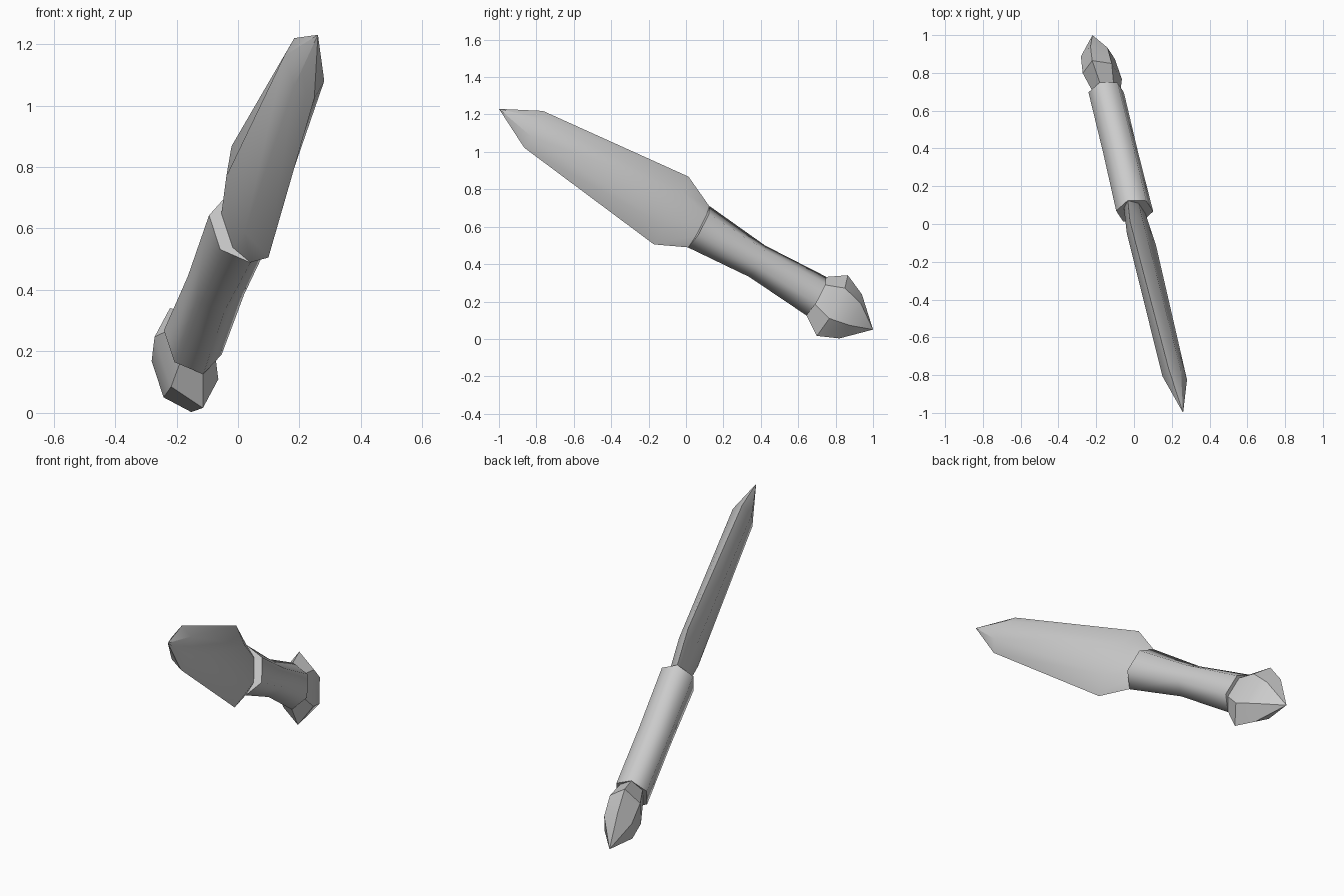
import bpy, bmesh, math
from mathutils import Vector

cube = bpy.data.objects.get("Cube")
if cube:
    bpy.data.objects.remove(cube, do_unlink=True)

# Dagger frame: long axis, blade width and blade thickness directions
END = Vector((-0.22, 1.0, 0.05))
TIP = Vector((0.26, -1.0, 1.23))
AXIS = (TIP - END).normalized()
WIDE = Vector((-0.28, 0.425, 0.86))
WIDE = (WIDE - AXIS * WIDE.dot(AXIS)).normalized()
THICK = WIDE.cross(AXIS).normalized()
LENGTH = (TIP - END).length
SIDES = 6

grey = bpy.data.materials.new("plain grey")
grey.use_nodes = True
colour = (0.6, 0.6, 0.6, 1)
grey.diffuse_color = colour
bsdf = grey.node_tree.nodes["Principled BSDF"]
bsdf.inputs["Base Color"].default_value = colour
bsdf.inputs["Roughness"].default_value = 0.8


def loft(name, stations, smooth_angle):
    """Flattened hexagons along the axis: (distance, half width, half thickness).
    A half width of zero makes a point."""
    bm = bmesh.new()
    rings = []
    for dist, half_w, half_t in stations:
        centre = END + AXIS * dist
        if half_w == 0:
            rings.append([bm.verts.new(centre)])
            continue
        ring = []
        for i in range(SIDES):
            a = math.tau * i / SIDES
            flat = half_t / math.sin(math.tau / SIDES)
            ring.append(bm.verts.new(centre + WIDE * half_w * math.cos(a)
                                     + THICK * flat * math.sin(a)))
        rings.append(ring)
    for lower, upper in zip(rings, rings[1:]):
        for i in range(SIDES):
            j = (i + 1) % SIDES
            if len(lower) == 1:
                bm.faces.new((lower[0], upper[j], upper[i]))
            elif len(upper) == 1:
                bm.faces.new((lower[i], lower[j], upper[0]))
            else:
                bm.faces.new((lower[i], lower[j], upper[j], upper[i]))
    for ring in (rings[0], rings[-1]):
        if len(ring) > 1:
            bm.faces.new(ring)
    bmesh.ops.recalc_face_normals(bm, faces=bm.faces)
    mesh = bpy.data.meshes.new(name)
    bm.to_mesh(mesh)
    bm.free()
    mesh.materials.append(grey)
    obj = bpy.data.objects.new(name, mesh)
    bpy.context.collection.objects.link(obj)
    bpy.ops.object.select_all(action='DESELECT')
    obj.select_set(True)
    bpy.context.view_layer.objects.active = obj
    bpy.ops.object.shade_smooth_by_angle(angle=math.radians(smooth_angle))
    return obj


# Pointed pommel
loft("pommel", [(0, 0, 0), (0.142, 0.138, 0.075), (0.258, 0.19, 0.082),
                (0.36, 0.12, 0.06)], 35)

# Waisted grip, rounded all the way along
loft("grip", [(0.36, 0.121, 0.082), (0.735, 0.098, 0.083),
              (1.105, 0.13, 0.085)], 80)

# Blade with its narrow neck and flared shoulders
loft("blade", [(1.105, 0.129, 0.042), (1.279, 0.212, 0.05),
               (2.152, 0.115, 0.052), (LENGTH, 0, 0)], 35)
